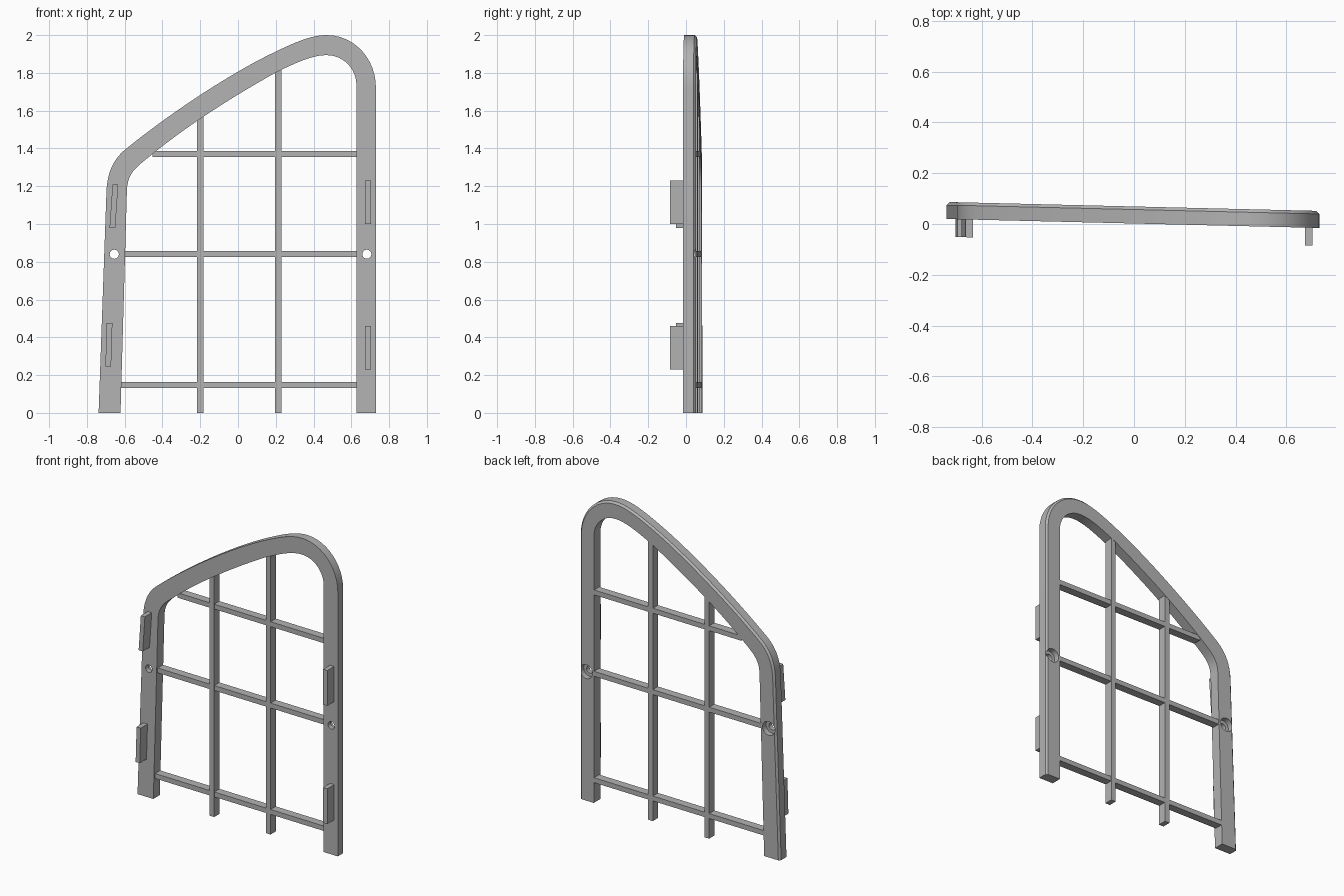
import bpy, bmesh, math
from mathutils import Vector, Matrix
from mathutils.geometry import interpolate_bezier

if "Cube" in bpy.data.objects:
    bpy.data.objects.remove(bpy.data.objects["Cube"])

DEPTH, SLOPE, SHIFT, CHAMFER = 0.067, -0.024, 0.002, 0.012

grey = bpy.data.materials.new("plain_grey")
grey.use_nodes = True
grey.diffuse_color = (0.45, 0.45, 0.45, 1)
grey.node_tree.nodes["Principled BSDF"].inputs["Base Color"].default_value = (0.45, 0.45, 0.45, 1)


def finish(name, bm):
    """Skew the part to the panel's slight slant and make it an object."""
    for v in bm.verts:
        v.co.y += SHIFT + SLOPE * v.co.x
    bmesh.ops.recalc_face_normals(bm, faces=bm.faces)
    mesh = bpy.data.meshes.new(name)
    bm.to_mesh(mesh)
    bm.free()
    mesh.materials.append(grey)
    obj = bpy.data.objects.new(name, mesh)
    bpy.context.collection.objects.link(obj)
    return obj


def box(name, x0, x1, y0, y1, z0, z1, lean=0):
    """Box between limits; lean moves the top sideways."""
    bm = bmesh.new()
    bmesh.ops.create_cube(bm, size=1)
    for v in bm.verts:
        t = v.co + Vector((0.5, 0.5, 0.5))
        v.co = (x0 + (x1 - x0) * t.x + lean * t.z, y0 + (y1 - y0) * t.y, z0 + (z1 - z0) * t.z)
    return finish(name, bm)


def outline(foot, spans, end):
    """Straight leg, chained curve spans, straight leg."""
    pts = [Vector(foot)]
    for span in spans:
        curve = interpolate_bezier(*[Vector((x, 0, z)) for x, z in span], 13)
        pts += [Vector((p.x, p.z)) for p in curve[(1 if len(pts) > 1 else 0):]]
    return pts + [Vector(end)]


# Arched frame: chamfered section lofted between outer and inner outlines
outer = outline((-0.738, 0), [
    ((-0.696, 1.183), (-0.69, 1.28), (-0.655, 1.35), (-0.59, 1.40)),
    ((-0.59, 1.40), (-0.35, 1.595), (-0.02, 1.81), (0.204, 1.915)),
    ((0.204, 1.915), (0.31, 1.965), (0.39, 2.0), (0.47, 2.0)),
    ((0.47, 2.0), (0.62, 2.0), (0.73, 1.87), (0.73, 1.724))], (0.73, 0))
inner = outline((-0.622, 0), [
    ((-0.588, 1.183), (-0.583, 1.27), (-0.54, 1.30), (-0.468, 1.358)),
    ((-0.468, 1.358), (-0.26, 1.53), (0, 1.69), (0.204, 1.804)),
    ((0.204, 1.804), (0.3, 1.85), (0.39, 1.894), (0.468, 1.894)),
    ((0.468, 1.894), (0.56, 1.894), (0.627, 1.82), (0.627, 1.735))], (0.627, 0))

bm = bmesh.new()
rings = []
for o, i in zip(outer, inner):
    c = o + (i - o).normalized() * CHAMFER
    section = [(o, 0), (i, 0), (i, DEPTH), (c, DEPTH), (o, DEPTH - CHAMFER)]
    rings.append([bm.verts.new((p.x, y, p.y)) for p, y in section])
for a, b in zip(rings, rings[1:]):
    for k in range(5):
        n = (k + 1) % 5
        bm.faces.new((a[k], a[n], b[n], b[k]))
bm.faces.new(rings[0])
bm.faces.new(rings[-1])
frame = finish("arched_frame", bm)

# Screw holes with wide recesses at the back
for x in (-0.655, 0.682):
    for radius, y0, y1 in ((0.024, -0.05, 0.15), (0.045, 0.03, 0.15)):
        bm = bmesh.new()
        bmesh.ops.create_cone(bm, cap_ends=True, segments=32, radius1=radius, radius2=radius,
                              depth=y1 - y0, matrix=Matrix.Translation((x, (y0 + y1) / 2, 0.84))
                              @ Matrix.Rotation(math.pi / 2, 4, 'X'))
        cutter = finish("hole_cutter", bm)
        cutter.hide_render = True
        mod = frame.modifiers.new("hole", 'BOOLEAN')
        mod.operation, mod.solver, mod.object = 'DIFFERENCE', 'EXACT', cutter
        bpy.context.view_layer.objects.active = frame
        bpy.ops.object.modifier_apply(modifier=mod.name)
        bpy.data.objects.remove(cutter)

bpy.ops.object.select_all(action='DESELECT')
frame.select_set(True)
bpy.context.view_layer.objects.active = frame
bpy.ops.object.shade_smooth_by_angle(angle=math.radians(25))

# Lattice bars
FRONT, BACK = 0.01, 0.065
for name, x, top in (("right_upright_bar", -0.2, 1.58), ("left_upright_bar", 0.213, 1.82)):
    box(name, x - 0.017, x + 0.017, FRONT, BACK, 0, top)
for name, x, z in (("lower_cross_bar", -0.622, 0.147), ("middle_cross_bar", -0.604, 0.84),
                   ("upper_cross_bar", -0.452, 1.37)):
    box(name, x, 0.632, FRONT + 0.001, BACK - 0.001, z - 0.016, z + 0.016)

# Locating tabs on the front
for name, x, z, lean in (("left_lower_tab", 0.673, 0.23, 0), ("left_upper_tab", 0.673, 1.0, 0),
                         ("right_lower_tab", -0.702, 0.246, 0.007),
                         ("right_upper_tab", -0.68, 0.98, 0.016)):
    box(name, x, x + 0.03, -0.07, 0.005, z, z + 0.23, lean)
